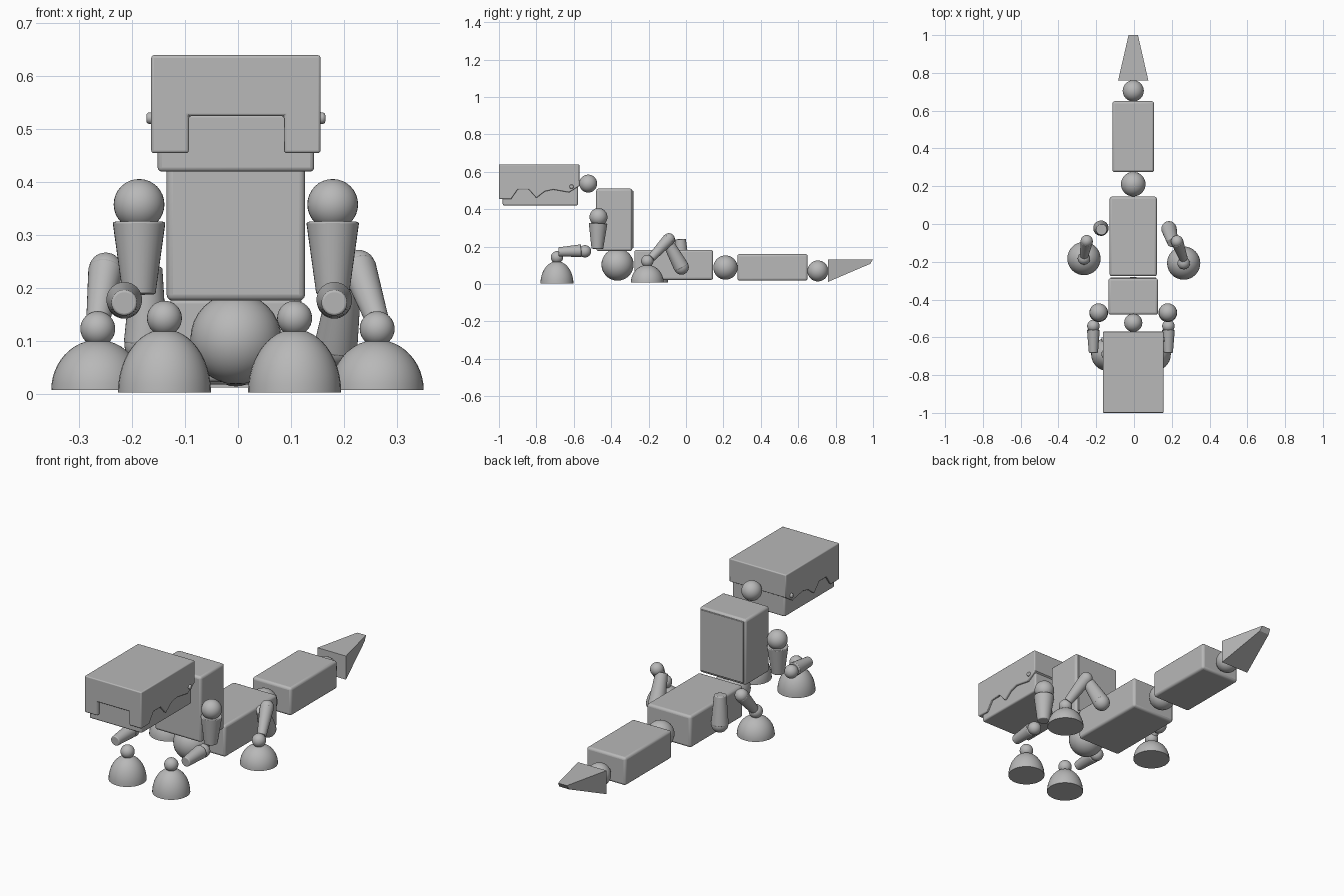
import bpy, bmesh, math
from mathutils import Vector, Matrix

cube = bpy.data.objects.get("Cube")
if cube:
    bpy.data.objects.remove(cube, do_unlink=True)

CX = -0.004  # body centre line

grey = bpy.data.materials.new("plain_grey")
grey.use_nodes = True
COLOR = (0.48, 0.48, 0.48, 1)
grey.diffuse_color = COLOR
grey.node_tree.nodes["Principled BSDF"].inputs["Base Color"].default_value = COLOR


def finish(name, bm, smooth=True, bevel=0):
    bmesh.ops.recalc_face_normals(bm, faces=bm.faces[:])
    mesh = bpy.data.meshes.new(name)
    bm.to_mesh(mesh)
    bm.free()
    mesh.materials.append(grey)
    ob = bpy.data.objects.new(name, mesh)
    bpy.context.scene.collection.objects.link(ob)
    if bevel:
        mod = ob.modifiers.new("Bevel", "BEVEL")
        mod.width = bevel
        mod.segments = 3
        mod.limit_method = "ANGLE"
        mod.angle_limit = math.radians(60)
    if smooth:
        bpy.ops.object.select_all(action="DESELECT")
        ob.select_set(True)
        bpy.context.view_layer.objects.active = ob
        bpy.ops.object.shade_smooth_by_angle(angle=math.radians(35))
    return ob


def box(name, x, y, z, bevel=0.012):
    """Box from (min, max) ranges."""
    bm = bmesh.new()
    size = [r[1] - r[0] for r in (x, y, z)]
    mid = [(r[0] + r[1]) / 2 for r in (x, y, z)]
    mat = Matrix.Translation(mid) @ Matrix.Diagonal((*size, 1))
    bmesh.ops.create_cube(bm, size=1, matrix=mat)
    return finish(name, bm, bevel > 0, bevel)


def ball(name, pos, r):
    bm = bmesh.new()
    bmesh.ops.create_uvsphere(bm, u_segments=32, v_segments=16, radius=r,
                              matrix=Matrix.Translation(pos))
    return finish(name, bm)


def limb(name, a, b, ra, rb):
    """Tapered rod from a to b."""
    a, b = Vector(a), Vector(b)
    turn = (b - a).to_track_quat("Z", "Y").to_matrix().to_4x4()
    bm = bmesh.new()
    bmesh.ops.create_cone(bm, cap_ends=True, segments=32, radius1=ra, radius2=rb,
                          depth=(b - a).length,
                          matrix=Matrix.Translation((a + b) / 2) @ turn)
    return finish(name, bm, bevel=0.004)


def foot(name, x, y, base, top, r=0.088):
    """Flat-bottomed dome with an ankle ball."""
    bm = bmesh.new()
    bmesh.ops.create_uvsphere(bm, u_segments=32, v_segments=24, radius=1)
    bmesh.ops.bisect_plane(bm, geom=bm.verts[:] + bm.edges[:] + bm.faces[:],
                           plane_co=(0, 0, 0), plane_no=(0, 0, -1), clear_outer=True)
    bmesh.ops.holes_fill(bm, edges=[e for e in bm.edges if e.is_boundary])
    bmesh.ops.transform(bm, verts=bm.verts[:], matrix=Matrix.Translation((x, y, base))
                        @ Matrix.Diagonal((r, r, top - base, 1)))
    finish(name, bm)
    ball(name + "_ankle", (x, y, top + 0.021), 0.033)


def extrude_profile(name, profile, width, bevel=0):
    """Side profile of (y, z) points; width gives the half width at each y."""
    bm = bmesh.new()
    sides = [[bm.verts.new((CX + s * width(y), y, z)) for y, z in profile] for s in (-1, 1)]
    bm.faces.new(sides[0])
    bm.faces.new(sides[1][::-1])
    n = len(profile)
    for i in range(n):
        j = (i + 1) % n
        bm.faces.new((sides[0][i], sides[0][j], sides[1][j], sides[1][i]))
    return finish(name, bm, bevel > 0, bevel)


# Head: upper shell with a wavy lip and a front notch, over a narrower jaw
lip = [(-1, 0.455), (-0.935, 0.455), (-0.9, 0.505), (-0.84, 0.505), (-0.8, 0.46),
       (-0.755, 0.495), (-0.71, 0.505), (-0.625, 0.49), (-0.57, 0.525)]
head = extrude_profile("upper_head", lip + [(-0.57, 0.64), (-1, 0.64)],
                       lambda y: 0.16, 0.005)
notch = box("notch_cutter", (-0.093, 0.087), (-1.1, -0.972), (0.4, 0.525), 0)
notch.hide_render = True
notch.hide_viewport = True
cut = head.modifiers.new("Notch", "BOOLEAN")
cut.operation = "DIFFERENCE"
cut.solver = "EXACT"
cut.object = notch
head.modifiers.move(len(head.modifiers) - 1, 0)
box("jaw", (CX - 0.148, CX + 0.148), (-0.98, -0.578), (0.42, 0.53), 0.008)
for side, s in (("left", 1), ("right", -1)):
    x = CX + s * 0.155
    limb(side + "_jaw_pin", (x, -0.612, 0.521), (x + s * 0.014, -0.612, 0.521), 0.012, 0.01)

# Spine: boxes joined by balls
box("chest", (CX - 0.131, CX + 0.131), (-0.48, -0.288), (0.176, 0.51))
box("back_plate", (CX - 0.12, CX + 0.12), (-0.289, -0.282), (0.19, 0.5), 0.002)
box("hips", (CX - 0.125, CX + 0.125), (-0.276, 0.145), (0.022, 0.183))
box("tail_middle", (CX - 0.11, CX + 0.11), (0.275, 0.65), (0.018, 0.16))
ball("neck_joint", (CX, -0.523, 0.537), 0.048)
ball("waist_joint", (CX, -0.366, 0.104), 0.086)
ball("tail_joint", (CX, 0.211, 0.088), 0.065)
ball("tail_tip_joint", (CX, 0.705, 0.07), 0.056)
extrude_profile("tail_tip", [(0.76, 0.012), (0.76, 0.132), (1, 0.132), (0.985, 0.108)],
                lambda y: 0.08 - (y - 0.76) * 0.23)

# Front limbs: shoulder, upper arm, elbow, forearm, foot
for side, x, fx, px in (("left", 0.179, 0.182, 0.107), ("right", -0.187, -0.215, -0.139)):
    ball(side + "_shoulder", (x, -0.468, 0.358), 0.048)
    limb(side + "_upper_arm", (x, -0.47, 0.325), (x, -0.474, 0.188), 0.05, 0.031)
    ball(side + "_elbow", (fx, -0.54, 0.175), 0.033)
    limb(side + "_forearm", (fx, -0.56, 0.178), (fx, -0.682, 0.172), 0.034, 0.024)
    foot(side + "_front_foot", px, -0.69, 0.003, 0.122)

# Hind limbs, each in its own pose
hind = (("left", (0.185, -0.025, 0.09), (0.205, -0.098, 0.225),
         (0.228, -0.092, 0.24), (0.263, -0.185, 0.14), (0.263, -0.207)),
        ("right", (-0.175, -0.022, 0.095), (-0.172, -0.03, 0.24),
         (-0.25, -0.09, 0.235), (-0.265, -0.172, 0.135), (-0.265, -0.183)))
for side, hip, thigh_end, knee, shin_end, pad in hind:
    ball(side + "_hip_joint", hip, 0.04)
    limb(side + "_thigh", hip, thigh_end, 0.041, 0.029)
    ball(side + "_knee", knee, 0.032)
    limb(side + "_shin", knee, shin_end, 0.033, 0.022)
    foot(side + "_hind_foot", *pad, 0.007, 0.102)
